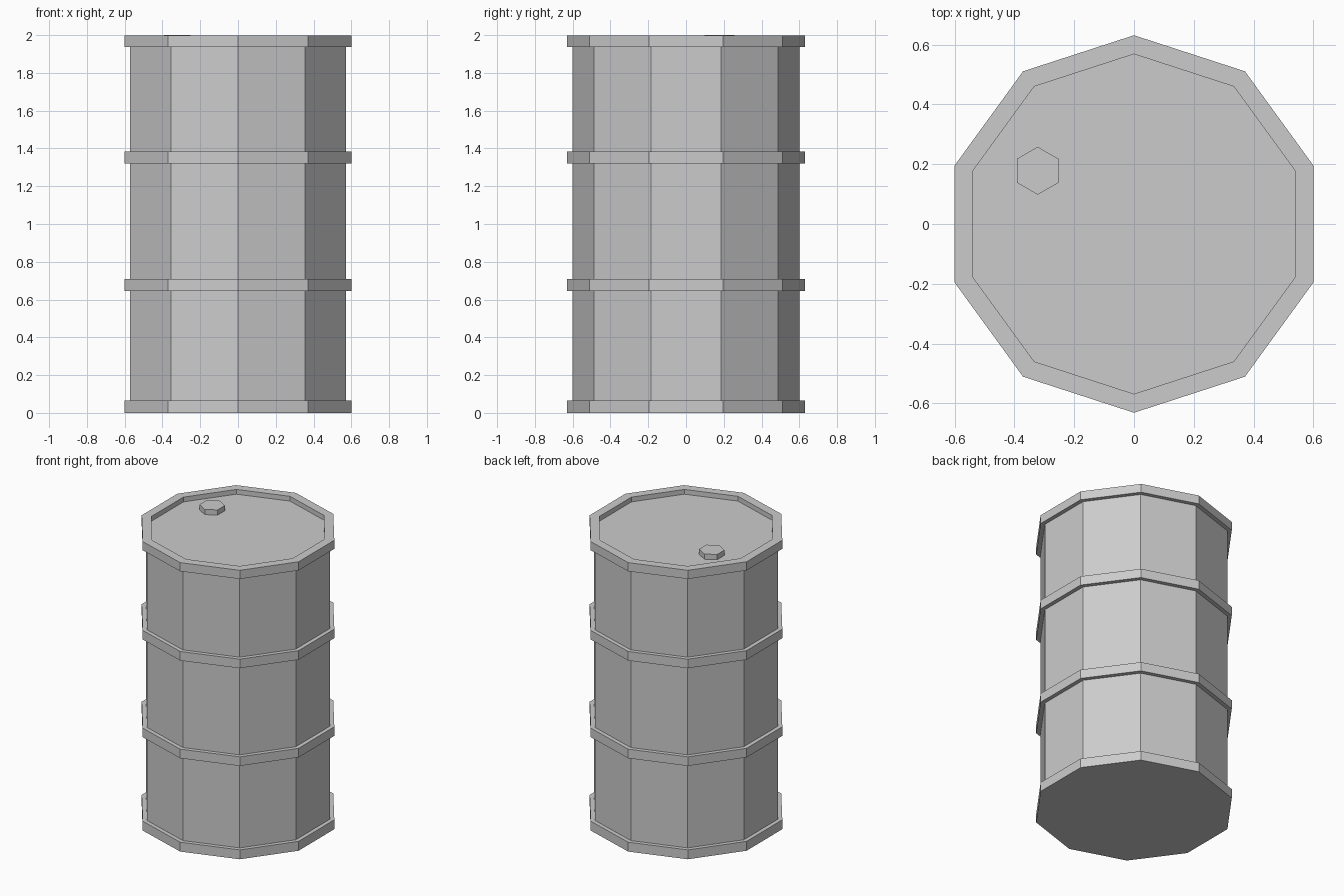
import bpy, bmesh, math

if "Cube" in bpy.data.objects:
    bpy.data.objects.remove(bpy.data.objects["Cube"])


def lathe(name, profile, sides, start, centre=(0, 0)):
    """Revolve (radius, z) points into a flat-faced solid with capped ends."""
    bm = bmesh.new()
    rings = []
    for r, z in profile:
        ring = []
        for i in range(sides):
            a = start + 2 * math.pi * i / sides
            ring.append(bm.verts.new((r * math.cos(a), r * math.sin(a), z)))
        rings.append(ring)
    for low, high in zip(rings, rings[1:]):
        for i in range(sides):
            j = (i + 1) % sides
            bm.faces.new((low[i], low[j], high[j], high[i]))
    bm.faces.new(rings[0][::-1])
    bm.faces.new(rings[-1])
    mesh = bpy.data.meshes.new(name)
    bm.to_mesh(mesh)
    bm.free()
    obj = bpy.data.objects.new(name, mesh)
    obj.location = (centre[0], centre[1], 0)
    bpy.context.collection.objects.link(obj)
    return obj


BODY, BAND, LID = 0.602, 0.631, 0.568
TOP, LID_Z = 1.997, 1.964

# Drum shell: four raised bands along the wall, then the recessed lid
bands = [(0, 0.065), (0.645, 0.708), (1.32, 1.383), (1.937, TOP)]
profile = []
for i, (z0, z1) in enumerate(bands):
    if i > 0:
        profile.append((BODY, z0))
    profile += [(BAND, z0), (BAND, z1)]
    if i < len(bands) - 1:
        profile.append((BODY, z1))
profile += [(LID, TOP), (LID, LID_Z)]
lathe("drum", profile, 10, math.pi / 2)

# Hexagonal filler cap on the lid
lathe("filler_cap", [(0.08, LID_Z - 0.004), (0.08, 2.0)], 6, math.pi / 2, (-0.322, 0.178))
